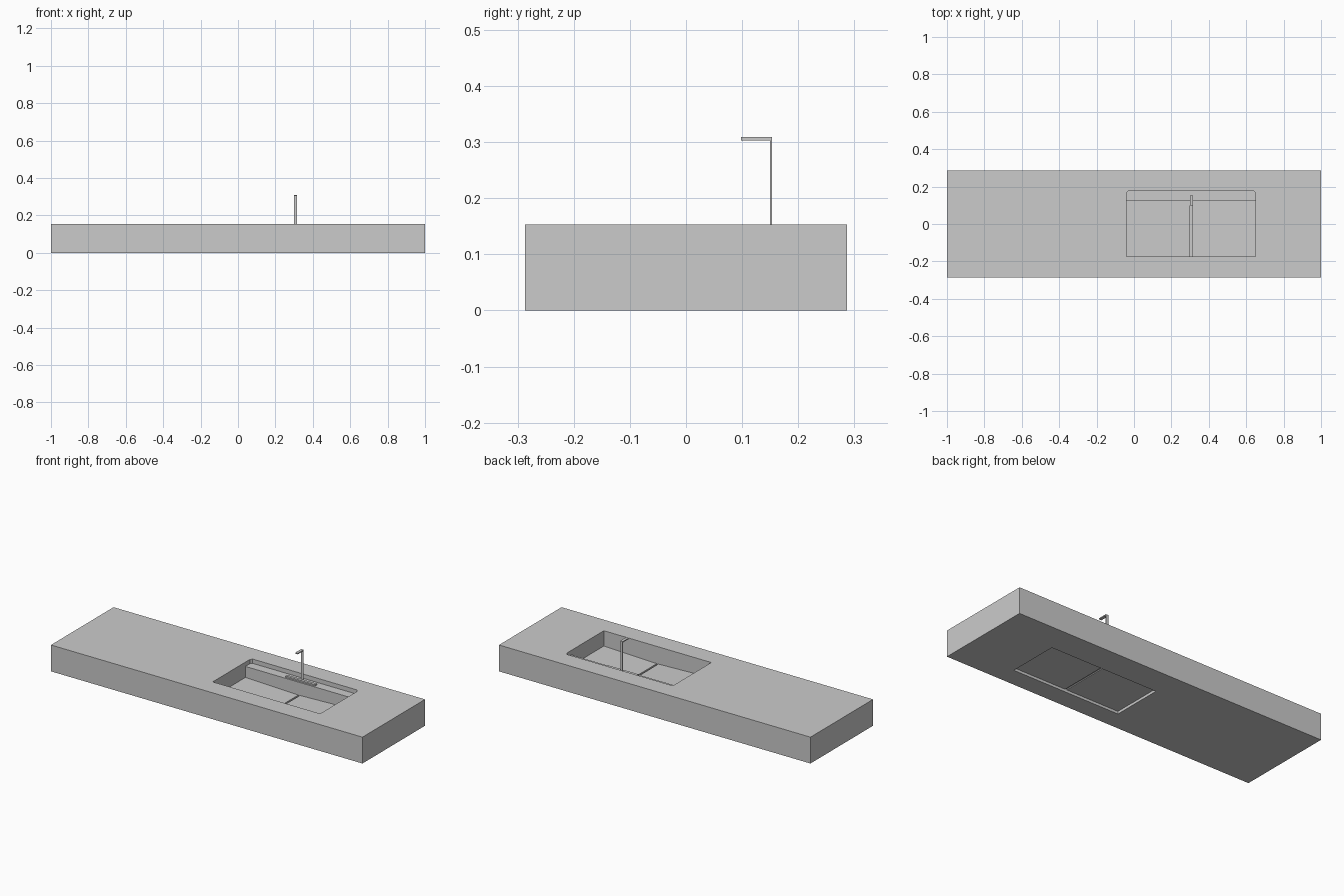
import bpy, bmesh
from mathutils import Vector

if "Cube" in bpy.data.objects:
    bpy.data.objects.remove(bpy.data.objects["Cube"])


def prism(name, pts, offset):
    """Closed polygon swept along an offset vector."""
    bm = bmesh.new()
    face = bm.faces.new([bm.verts.new(p) for p in pts])
    res = bmesh.ops.extrude_face_region(bm, geom=[face])
    moved = [g for g in res["geom"] if isinstance(g, bmesh.types.BMVert)]
    bmesh.ops.translate(bm, verts=moved, vec=Vector(offset))
    # the extrusion removes the start face, so make sure both ends are capped
    bmesh.ops.holes_fill(bm, edges=bm.edges, sides=0)
    bmesh.ops.recalc_face_normals(bm, faces=bm.faces)
    me = bpy.data.meshes.new(name)
    bm.to_mesh(me)
    bm.free()
    ob = bpy.data.objects.new(name, me)
    bpy.context.collection.objects.link(ob)
    return ob


def box(name, x0, x1, y0, y1, z0, z1):
    pts = [(x0, y0, z0), (x1, y0, z0), (x1, y1, z0), (x0, y1, z0)]
    return prism(name, pts, (0, 0, z1 - z0))


def cut(target, cutter):
    cutter.hide_render = True
    cutter.hide_set(True)
    cutter.display_type = 'WIRE'
    mod = target.modifiers.new(cutter.name, 'BOOLEAN')
    mod.operation = 'DIFFERENCE'
    mod.solver = 'EXACT'
    mod.object = cutter


X0, X1, XC = -0.04, 0.65, 0.305     # basin sides and centre
Y0, Y1 = -0.175, 0.125              # basin front and back
TOP = 0.153

# countertop block with open basin well
counter = box("countertop", -1, 1, -0.287, 0.287, 0, TOP)
cut(counter, box("basin_cutter", X0, X1, Y0, Y1, -0.05, 0.25))

# recessed tap shelf with clipped rear corners
shelf = [(X0, Y1 - 0.03, 0.128), (X1, Y1 - 0.03, 0.128), (X1, 0.165, 0.128),
         (X1 - 0.01, 0.178, 0.128), (X0 + 0.01, 0.178, 0.128), (X0, 0.165, 0.128)]
cut(counter, prism("shelf_cutter", shelf, (0, 0, 0.1)))

# two gently sloping basin floors, separated by the drain slot
for name, outer, s in (("basin_floor_left", X0, -1), ("basin_floor_right", X1, 1)):
    inner = XC + s * 0.005
    prof = [(outer, Y0, 0.064), (inner, Y0, 0.053), (inner, Y0, 0.015), (outer, Y0, 0.015)]
    prism(name, prof, (0, Y1 - Y0, 0))

# bottom of the drain slot
box("drain_channel", XC - 0.005, XC + 0.005, Y0, Y1, 0.02, 0.026)

# flat L-shaped tap
tap = [(XC - 0.006, 0.150, 0.126), (XC - 0.006, 0.153, 0.126), (XC - 0.006, 0.153, 0.309),
       (XC - 0.006, 0.098, 0.309), (XC - 0.006, 0.098, 0.303), (XC - 0.006, 0.150, 0.303)]
prism("tap_spout", tap, (0.016, 0, 0))

# tap control bar
box("tap_control_bar", 0.212, 0.4, 0.135, 0.151, 0.127, 0.136)
